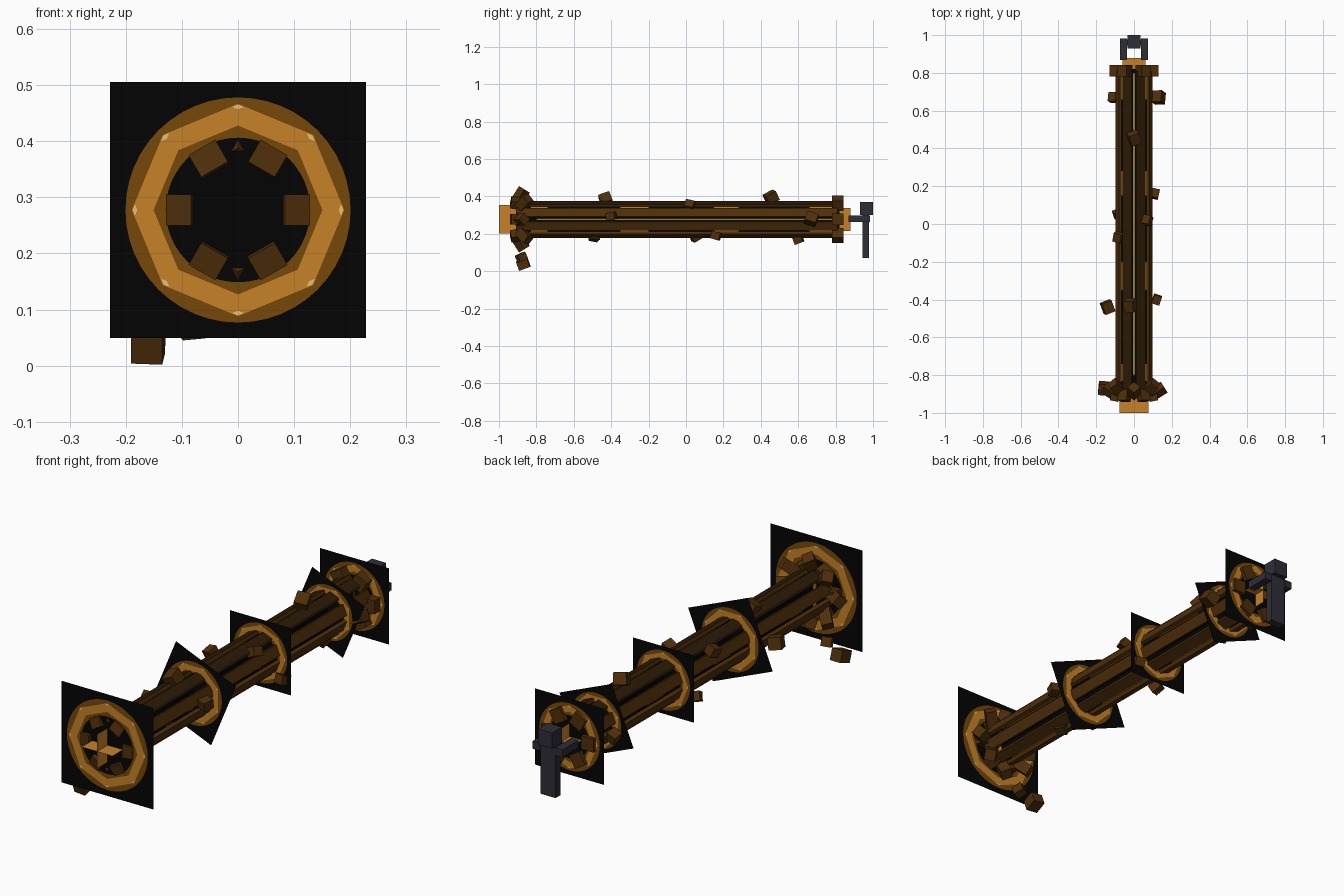
import bpy, bmesh, random
from math import radians, cos, sin, pi
from mathutils import Matrix, Vector

if "Cube" in bpy.data.objects:
    bpy.data.objects.remove(bpy.data.objects["Cube"])

random.seed(4)
AXIS_Z = 0.2775


def material(name, rgb):
    m = bpy.data.materials.new(name)
    m.use_nodes = True
    m.diffuse_color = (*rgb, 1)
    m.node_tree.nodes["Principled BSDF"].inputs["Base Color"].default_value = (*rgb, 1)
    return m


BROWN = material("brown wood", (0.076, 0.027, 0.003))
DARK = material("dark wood", (0.024, 0.01, 0.002))
BLACK = material("black", (0.0012, 0.0012, 0.0012))
OCHRE = material("dark amber", (0.18, 0.065, 0.003))
AMBER = material("amber", (0.57, 0.225, 0.022))
CREAM = material("cream", (0.78, 0.55, 0.2))
SLATE = material("slate", (0.027, 0.027, 0.037))


def finish(name, bm, mats, matrix):
    mesh = bpy.data.meshes.new(name)
    bm.to_mesh(mesh)
    bm.free()
    for m in mats:
        mesh.materials.append(m)
    ob = bpy.data.objects.new(name, mesh)
    ob.matrix_world = matrix
    bpy.context.collection.objects.link(ob)
    return ob


def box(name, size, matrix, mat):
    bm = bmesh.new()
    bmesh.ops.create_cube(bm, size=1)
    bmesh.ops.scale(bm, vec=size, verts=bm.verts)
    return finish(name, bm, [mat], matrix)


def around(angle, r, y, tilt=0, roll=0):
    """Place something at an angle around the beam's axis."""
    return (Matrix.Translation((0, 0, AXIS_Z)) @ Matrix.Rotation(-angle, 4, 'Y')
            @ Matrix.Translation((r, y, 0)) @ Matrix.Rotation(tilt, 4, 'Z')
            @ Matrix.Rotation(roll, 4, 'X'))


# Eight staves with gaps between them; the two upper ones have dark broad faces
for i in range(8):
    a = radians(22.5 + 45 * i)
    stave = box(f"stave_{i + 1}", (0.016, 1.72, 0.049), around(a, 0.0885, -0.05), BROWN)
    if sin(a) > 0.7:
        stave.data.materials.append(DARK)
        for p in stave.data.polygons:
            p.material_index = int(abs(p.normal.x) > 0.5)

# Pale strips set deep in four of the gaps
for i in range(4):
    box(f"pale_strip_{i + 1}", (0.002, 1.6, 0.009), around(i * pi / 2, 0.06, 0), CREAM)


# Crossed core sheets: amber ends, and amber dashes along the dark middle
def core_sheet(name, angle):
    bm = bmesh.new()
    xs = (-0.077, -0.068, -0.054, 0.054, 0.068, 0.077)
    ys = (-1, -0.9, -0.83, -0.74, -0.35, -0.2, 0.15, 0.28, 0.66, 0.78, 0.82, 0.88)
    last = len(ys) - 2
    grid = [[bm.verts.new((x * (0.8 if y > 0.8 else 1), y, 0)) for x in xs] for y in ys]
    for j in range(last + 1):
        for i in range(len(xs) - 1):
            f = bm.faces.new((grid[j][i], grid[j][i + 1], grid[j + 1][i + 1], grid[j + 1][i]))
            dash = j % 2 == 0 and i in (1, 3)
            f.material_index = int(not dash and j not in (0, last))
    finish(name, bm, [AMBER, BLACK], around(angle, 0, 0))


core_sheet("core_sheet_flat", 0)
core_sheet("core_sheet_upright", pi / 2)


# Square panels carrying a painted ring on both sides
def annulus(bm, inner, outer, sides, y, index):
    def loop(r):
        return [bm.verts.new((r * cos(2 * pi * k / sides), y, r * sin(2 * pi * k / sides)))
                for k in range(sides)]
    a, b = loop(inner), loop(outer)
    for k in range(sides):
        n = (k + 1) % sides
        quad = (a[k], b[k], b[n], a[n])
        f = bm.faces.new(quad if y < 0 else quad[::-1])
        f.material_index = index


def ring_panel(name, y, half, turn):
    bm = bmesh.new()
    corners = [bm.verts.new((sx * half, 0, sz * half))
               for sx, sz in ((-1, -1), (1, -1), (1, 1), (-1, 1))]
    bm.faces.new(corners)
    for side in (-1, 1):
        annulus(bm, half * 0.565, half * 0.88, 48, side * 0.0015, 1)
        annulus(bm, half * 0.66, half * 0.83, 8, side * 0.003, 2)
        # small glints at the ring's corners
        for k in range(8):
            d = Vector((cos(k * pi / 4), 0, sin(k * pi / 4)))
            t = Vector((-d.z, 0, d.x))
            c = d * half * 0.805 + Vector((0, side * 0.004, 0))
            pts = [c + d * half * 0.018, c + t * half * 0.045,
                   c - d * half * 0.018, c - t * half * 0.045]
            f = bm.faces.new([bm.verts.new(p) for p in (pts if side < 0 else pts[::-1])])
            f.material_index = 3
    finish(name, bm, [BLACK, OCHRE, AMBER, CREAM], around(radians(turn), 0, y))


for i, (y, half, turn) in enumerate([(-0.925, 0.228, 0), (-0.315, 0.161, -22.5),
                                     (0.16, 0.151, 0), (0.635, 0.141, -22.5),
                                     (0.825, 0.171, 0)]):
    ring_panel(f"ring_panel_{i + 1}", y, half, turn)

# Block collars at both ends
for i in range(6):
    a = radians(60 * i)
    box(f"front_collar_block_{i + 1}", (0.046, 0.06, 0.055),
        around(a, 0.1, -0.908, radians(12)), BROWN)
    box(f"rear_collar_block_{i + 1}", (0.06, 0.062, 0.06), around(a, 0.1, 0.812), BROWN)

# Blocks flaring outwards around the front panel, every second one set further back
for i in range(8):
    box(f"flared_block_{i + 1}", (0.08, 0.048, 0.048),
        around(radians(45 * i), 0.126, -0.885 + 0.02 * (i % 2), radians(32), pi / 4), BROWN)

# Loose blocks scattered along the beam
debris = [(-0.11, 0.67, 0.25), (0.13, 0.67, 0.28), (0, 0.455, 0.395), (0.11, 0.16, 0.19),
          (0.07, 0.02, 0.355), (-0.085, 0.05, 0.185), (-0.085, -0.07, 0.345),
          (-0.14, -0.44, 0.255), (-0.02, -0.43, 0.385), (0.12, -0.4, 0.295),
          (0, -0.49, 0.185), (0, 0.6, 0.17), (-0.085, -0.88, 0.075), (-0.16, -0.87, 0.038)]
for i, p in enumerate(debris):
    rot = [Matrix.Rotation(random.uniform(-0.5, 0.5), 4, ax) for ax in "XYZ"]
    s = 0.062 if abs(p[0]) > 0.12 or p[2] > 0.38 else 0.048
    box(f"loose_block_{i + 1}", (s * 0.9, s, s * 0.85),
        Matrix.Translation(p) @ rot[0] @ rot[1] @ rot[2], BROWN)

# Small blocky figure at the rear with arms held forward
place = Matrix.Translation
box("figure_head", (0.07, 0.07, 0.07), place((0, 0.965, 0.335)), SLATE)
box("figure_body", (0.074, 0.034, 0.23), place((0, 0.961, 0.185)), SLATE)
for side, label in ((1, "left"), (-1, "right")):
    box(f"figure_{label}_arm", (0.036, 0.115, 0.034), place((side * 0.056, 0.925, 0.281)), SLATE)
